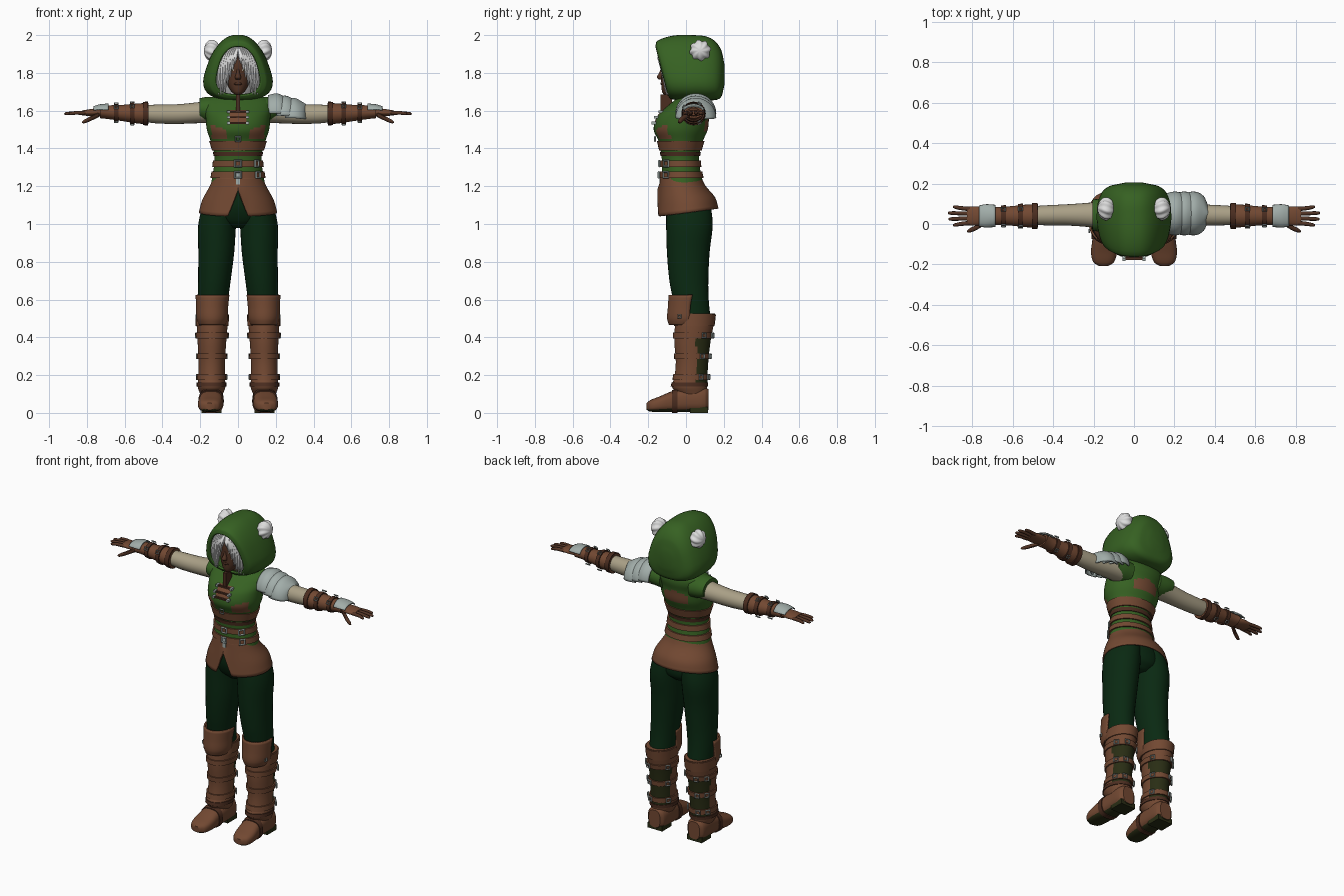
import bpy, bmesh
from math import pi, sin, cos, atan2, radians
from mathutils import Vector, Quaternion

if "Cube" in bpy.data.objects:
    bpy.data.objects.remove(bpy.data.objects["Cube"], do_unlink=True)


def material(name, *rgb):
    m = bpy.data.materials.new(name)
    m.use_nodes = True
    m.diffuse_color = (*rgb, 1)
    m.node_tree.nodes["Principled BSDF"].inputs["Base Color"].default_value = (*rgb, 1)
    return m


green = material("hood green", .037, .12, .016)
pine = material("trouser green", .003, .022, .006)
leather = material("brown leather", .17, .066, .032)
dark_leather = material("dark leather", .07, .026, .014)
skin = material("brown skin", .085, .034, .018)
white = material("white hair", .72, .72, .72)
linen = material("linen", .4, .35, .24)
metal = material("pale metal", .36, .42, .4)
olive = material("dark olive", .022, .026, .007)


def finish(name, bm, mats, rule=None, solid=0):
    bmesh.ops.recalc_face_normals(bm, faces=bm.faces)
    if rule:
        for f in bm.faces:
            f.material_index = int(rule(f.calc_center_median()))
    mesh = bpy.data.meshes.new(name)
    bm.to_mesh(mesh)
    bm.free()
    obj = bpy.data.objects.new(name, mesh)
    bpy.context.collection.objects.link(obj)
    for m in mats:
        mesh.materials.append(m)
    bpy.ops.object.select_all(action='DESELECT')
    obj.select_set(True)
    bpy.context.view_layer.objects.active = obj
    bpy.ops.object.shade_smooth_by_angle(angle=radians(42))
    if solid:
        mod = obj.modifiers.new("thickness", 'SOLIDIFY')
        mod.thickness = solid
    return obj


def sample(rings, t):
    """Smoothly interpolate a ring (position, centre u, centre v, radius u, radius v)."""
    up = rings[-1][0] > rings[0][0]
    i = 0
    while i < len(rings) - 2 and (t > rings[i + 1][0]) == up:
        i += 1
    a, b = rings[i], rings[i + 1]
    before, after = rings[max(i - 1, 0)], rings[min(i + 2, len(rings) - 1)]
    h = b[0] - a[0]
    f = (t - a[0]) / h
    out = [t]
    for k in range(1, 5):
        ma = (b[k] - before[k]) / (b[0] - before[0]) * h
        mb = (after[k] - a[k]) / (after[0] - a[0]) * h
        d = b[k] - a[k]
        out.append(a[k] + f * (ma + f * (3 * d - 2 * ma - mb + f * (ma + mb - 2 * d))))
    return out


def point(ring, a, axis='z', power=2, side=1):
    t, cu, cv, ru, rv = ring
    squash = lambda c: abs(c) ** (2 / power) * (1 if c > 0 else -1)
    u, v = cu + ru * squash(cos(a)), cv + rv * squash(sin(a))
    p = {'z': (u, v, t), 'x': (t, u, v), 'y': (u, t, v)}[axis]
    return Vector((p[0] * side, p[1], p[2]))


def skin_rings(name, rings, mats, axis='z', n=24, power=2, side=1, arc=None,
               caps=(True, True), tweak=None, rule=None, solid=0):
    bm = bmesh.new()
    start, end = arc or (0, 2 * pi)
    count = n + 1 if arc else n
    rows = []
    for r in rings:
        pts = [point(r, start + (end - start) * j / n, axis, power, side) for j in range(count)]
        rows.append([bm.verts.new(tweak(p) if tweak else p) for p in pts])
    for lo, hi in zip(rows, rows[1:]):
        for j in range(n):
            k = (j + 1) % count
            bm.faces.new((lo[j], lo[k], hi[k], hi[j]))
    if not arc:
        for row, cap in zip((rows[0], rows[-1]), caps):
            if cap:
                bm.faces.new(row)
    return finish(name, bm, mats, rule, solid)


def loft(name, rings, mats, steps=4, **options):
    fine = [sample(rings, a[0] + (b[0] - a[0]) * k / steps)
            for a, b in zip(rings, rings[1:]) for k in range(steps)]
    return skin_rings(name, fine + [rings[-1]], mats, **options)


def band(name, rings, t, width, grow, mat, **options):
    """Raised strap that hugs a lofted form."""
    out = []
    for offset, g in ((-.5, -.01), (-.5, grow), (.5, grow), (.5, -.01)):
        r = sample(rings, t + width * offset)
        out.append((r[0], r[1], r[2], r[3] + g, r[4] + g))
    return skin_rings(name, out, [mat], **options)


def buckle(name, loc, normal, size):
    turn = Vector(normal).to_track_quat('Z', 'Y') @ Quaternion((0, 0, 1), pi / 4)
    bpy.ops.mesh.primitive_torus_add(major_segments=4, minor_segments=4, major_radius=size,
                                     minor_radius=size * .3, location=loc,
                                     rotation=turn.to_euler())
    bpy.context.object.name = name
    bpy.context.object.data.materials.append(metal)


def buckle_on(name, rings, t, a, size, axis='z', side=1):
    ring = sample(rings, t)
    p = point(ring, a, axis, side=side)
    middle = point((*ring[:3], 0, 0), a, axis, side=side)
    n = (p - middle).normalized()
    buckle(name, p + n * .014, n, size)


def box(name, loc, size, mat):
    bm = bmesh.new()
    bmesh.ops.create_cube(bm, size=1)
    for v in bm.verts:
        v.co = Vector(loc) + Vector(a * b for a, b in zip(v.co, size))
    return finish(name, bm, [mat])


# Tunic with leather patches on chest and back
torso = [(1.2, 0, -.02, .145, .115), (1.3, 0, -.027, .128, .1), (1.36, 0, -.03, .124, .1),
         (1.44, 0, -.028, .145, .118), (1.5, 0, -.028, .165, .143), (1.57, 0, -.015, .172, .138),
         (1.62, 0, .015, .18, .118), (1.66, 0, .035, .165, .09), (1.69, 0, .04, .08, .06)]


def patches(c):
    x = abs(c.x)
    if c.y < 0:
        return (x < .045 and 1.53 < c.z < 1.6) or (.06 < x < .14 and 1.45 < c.z < 1.46 + x * .5)
    return x < .09 and 1.49 < c.z < 1.57 - x * .3


loft("tunic", torso, [green, leather], n=48, steps=6, rule=patches)
band("underbust_strap", torso, 1.415, .05, .008, leather, n=40)
band("lower_wrap", torso, 1.37, .022, .005, dark_leather, n=40)
for z in (1.32, 1.26):
    band("waist_belt", torso, z, .034, .009, leather, n=40)
    for a in (-pi / 2, -pi / 4):
        buckle_on("waist_buckle", torso, z, a, .022)
buckle_on("chest_buckle", torso, 1.45, -pi / 2, .018)
box("belt_tongue", (0, -.137, 1.24), (.022, .009, .06), metal)
box("neck_placket", (0, -.105, 1.64), (.022, .06, .09), dark_leather)
for z in (1.535, 1.565, 1.595):
    y = point(sample(torso, z), -pi / 2).y
    box("chest_lace", (0, y - .004, z), (.1, .012, .009), dark_leather)
    for s in (1, -1):
        box("lace_stud", (s * .05, y - .002, z), (.014, .026, .014), metal)

# Flared skirt split at the front
skirt = [(1.25, 0, -.028, .13, .108), (1.2, 0, -.018, .15, .122), (1.13, 0, .004, .188, .15),
         (1.06, 0, .01, .208, .162)]


def split_hem(p):
    depth = max(0, 1.22 - p.z) / .16
    notch = max(0, 1 - abs(p.x) / .055) * .14 if p.y < 0 else 0
    p.z += depth * (notch + p.y * .13)
    return p


loft("skirt", skirt, [leather], n=96, caps=(False, False), tweak=split_hem, solid=.008)
loft("pelvis", [(1.22, 0, -.02, .13, .1), (1.1, 0, 0, .175, .125), (1.02, 0, .015, .15, .11),
                (.98, 0, .015, .06, .07)], [pine], n=32)

# Hood, head and hair
def drape(p):
    p.x *= 1 + .35 * (1.825 - p.z) / .175
    p.y += (1.95 - p.z) * .25 * (.2 - p.y) / .36
    return p


loft("hood", [(-.165, 0, 1.81, .108, .13), (-.15, 0, 1.815, .138, .153), (-.06, 0, 1.825, .163, .172),
              (.04, 0, 1.827, .168, .173), (.13, 0, 1.82, .152, .165), (.185, 0, 1.8, .11, .125),
              (.205, 0, 1.79, .04, .05)], [green], axis='y', n=40, power=2.6,
     caps=(False, True), tweak=drape, solid=.012)
loft("neck", [(1.62, 0, .02, .06, .055), (1.68, 0, 0, .048, .05), (1.75, 0, -.02, .05, .055)], [skin])
loft("face", [(1.685, 0, -.095, .016, .022), (1.7, 0, -.082, .034, .045), (1.75, 0, -.065, .062, .066),
              (1.8, 0, -.05, .074, .082), (1.86, 0, -.05, .075, .082), (1.92, 0, -.035, .055, .07)],
     [skin], n=32)
loft("nose", [(1.765, 0, -.132, .012, .012), (1.776, 0, -.138, .016, .017), (1.8, 0, -.13, .009, .012),
              (1.83, 0, -.125, .006, .007)], [skin], n=12)
loft("lips", [(1.733, 0, -.122, .01, .006), (1.741, 0, -.126, .022, .009), (1.75, 0, -.125, .012, .008)],
     [dark_leather], n=12)
loft("hair_cap", [(1.68, 0, .0, .075, .05), (1.74, 0, -.01, .1, .075), (1.84, 0, -.02, .105, .092),
                  (1.91, 0, -.025, .085, .09), (1.95, 0, -.03, .03, .04)], [white], n=32)
for s in (1, -1):
    box("eye", (s * .031, -.124, 1.816), (.022, .009, .007), white)
    box("iris", (s * .031, -.127, 1.816), (.007, .007, .007), olive)
    box("eyebrow", (s * .033, -.121, 1.836), (.032, .009, .005), white)
    for k in range(8):
        f = k / 7
        x, tip = s * (.018 + .092 * f), 1.85 - .165 * min(1, f * 1.6)
        loft("hair_strand", [(1.945, s * .05 * f, -.105, .008, .01),
                             (1.9, x * .8, -.128 + .02 * f, .015, .015),
                             ((1.9 + tip) / 2, x, -.137 + .04 * f, .014, .014),
                             (tip, x * .93, -.132 + .04 * f, .002, .002)], [white], n=8)
    # Swirled bun
    bm = bmesh.new()
    bmesh.ops.create_uvsphere(bm, u_segments=48, v_segments=14, radius=.054)
    for v in bm.verts:
        swirl = 1 + .08 * sin(8 * atan2(v.co.y, v.co.x) + v.co.z * 40)
        p = v.co.copy()
        v.co = Vector((s * (.137 + p.z * .8), .075 + p.x * swirl, 1.918 + p.y * swirl))
    finish("hair_bun", bm, [white])

# Arms and legs
sleeve = [(.13, .045, 1.595, .07, .06), (.2, .045, 1.59, .062, .056), (.32, .045, 1.582, .053, .052),
          (.42, .043, 1.582, .05, .05), (.5, .042, 1.585, .046, .045)]
bracer = [(.475, .04, 1.585, .058, .056), (.53, .04, 1.585, .056, .053), (.62, .04, 1.588, .047, .042),
          (.69, .04, 1.592, .045, .036), (.73, .04, 1.592, .05, .032)]
leg = [(1.14, .085, .01, .09, .115), (1, .11, .018, .1, .123), (.85, .115, .012, .095, .113),
       (.7, .125, .015, .086, .103), (.6, .132, .025, .08, .095), (.5, .135, .035, .074, .095)]
boot = [(.525, .137, .055, .083, .098), (.47, .137, .045, .082, .102), (.38, .138, .034, .076, .096),
        (.27, .139, .032, .07, .086), (.18, .14, .025, .071, .088), (.14, .14, .018, .074, .094),
        (.1, .14, .03, .06, .075)]
foot = [(.12, .14, .07, .04, .055), (.1, .14, .07, .058, .063), (.02, .14, .07, .062, .065),
        (-.07, .143, .06, .062, .056), (-.14, .148, .046, .064, .041), (-.19, .15, .037, .05, .03),
        (-.208, .15, .034, .022, .018)]
for s in (1, -1):
    side = dict(side=s)
    loft("sleeve", sleeve, [linen], axis='x', **side)
    loft("shoulder_cap", [(.1, .04, 1.6, .085, .07), (.16, .042, 1.605, .083, .068),
                          (.205, .045, 1.61, .076, .056)], [green], axis='x', solid=.008, **side)
    loft("bracer", bracer, [leather], axis='x', **side)
    for x, w in ((.49, .028), (.56, .024), (.645, .024)):
        band("bracer_strap", bracer, x, w, .007, dark_leather, axis='x', **side)
        if x > .5:
            for a in (pi / 3, pi * .8, -pi / 3):
                buckle_on("bracer_buckle", bracer, x, a, .013, axis='x', side=s)
    loft("hand_plate", [(.685, .04, 1.6, .055, .038), (.73, .04, 1.602, .058, .032),
                        (.765, .04, 1.6, .052, .024)], [metal], axis='x', arc=(.1, pi - .1),
         solid=.006, **side)
    loft("palm", [(.71, .04, 1.592, .034, .024), (.77, .04, 1.59, .047, .02),
                  (.825, .04, 1.588, .046, .013)], [leather], axis='x', **side)
    for k, tip in enumerate((.895, .917, .92, .895)):
        y = .005 + k * .023
        loft("finger", [(.81, y, 1.588, .011, .011), (.86, y * 1.15 - .006, 1.588, .01, .01),
                        (tip - .008, y * 1.3 - .012, 1.584, .008, .008),
                        (tip, y * 1.3 - .012, 1.583, .003, .003)], [skin], axis='x', n=10, **side)
    loft("thumb", [(.735, .012, 1.58, .014, .014), (.78, -.018, 1.558, .013, .013),
                   (.815, -.033, 1.542, .01, .01), (.825, -.036, 1.539, .003, .003)],
         [skin], axis='x', n=10, **side)

    loft("trouser_leg", leg, [pine], n=32, **side)
    loft("boot_shaft", boot, [leather, olive], n=40, side=s,
         rule=lambda c: c.y > .055 and .16 < c.z < .43)
    band("boot_cuff", boot, .49, .06, .006, leather, **side)
    band("boot_hem", boot, .15, .02, .005, dark_leather, **side)
    for z in (.19, .3, .41):
        band("boot_strap", boot, z, .03, .008, leather, **side)
        for a in (.55, 1.2, 2.6):
            buckle_on("boot_buckle", boot, z, a, .017, side=s)
    loft("knee_guard", [(.465, .137, .0, .07, .09), (.5, .137, 0, .083, .1), (.56, .137, .002, .085, .098),
                        (.625, .135, .012, .09, .104)], [leather], arc=(pi * .93, pi * 2.07),
         solid=.01, **side)
    buckle("knee_stud", (s * .222, -.035, .51), (s, 0, 0), .012)
    # Boot foot, sole and heel
    loft("boot_foot", foot, [leather, olive], axis='y', n=32, power=2.7, side=s,
         rule=lambda c: c.z < .02)
    band("instep_strap", foot, -.06, .03, .005, dark_leather, axis='y', power=2.7, **side)
    box("boot_heel", (s * .14, .068, .016), (.105, .095, .032), olive)

# Layered pauldron on the left shoulder only
for k in range(3):
    d, g = .045 * k, -.012 * k
    loft("pauldron_plate", [(.16 + d, .052, 1.585 + g, .1, .098), (.21 + d, .052, 1.585 + g, .108, .106),
                            (.255 + d, .052, 1.58 + g, .085, .088), (.28 + d, .052, 1.58 + g, .03, .072)],
         [metal], axis='x', arc=(0, pi), solid=.008)
